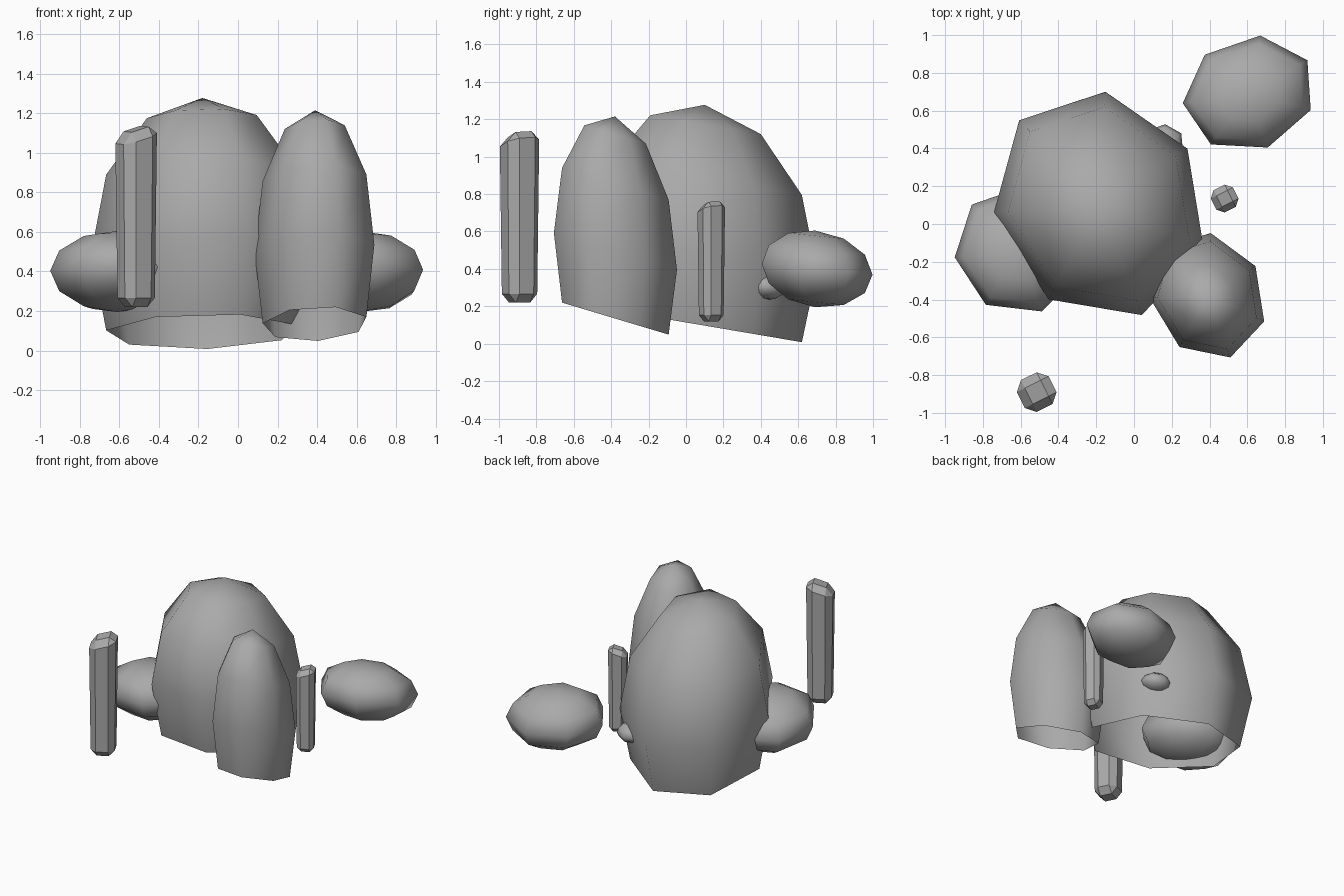
import bpy
import bmesh
from math import sin, cos, radians, tau
from mathutils import Matrix, Vector

cube = bpy.data.objects.get("Cube")
if cube:
    bpy.data.objects.remove(cube, do_unlink=True)

stone = bpy.data.materials.new("stone_grey")
stone.use_nodes = True
GREY = (0.4, 0.4, 0.4, 1)
stone.diffuse_color = GREY
stone.node_tree.nodes["Principled BSDF"].inputs["Base Color"].default_value = GREY


def finish(name, bm, smooth):
    bmesh.ops.recalc_face_normals(bm, faces=bm.faces)
    for face in bm.faces:
        face.smooth = smooth
    mesh = bpy.data.meshes.new(name)
    bm.to_mesh(mesh)
    bm.free()
    mesh.materials.append(stone)
    obj = bpy.data.objects.new(name, mesh)
    bpy.context.collection.objects.link(obj)


def boulder(name, centre, u, v, height, slope, lowest=-90):
    """Seven-sided stone: plan axes u and v, rings sloping down to the back."""
    bm = bmesh.new()
    ring = [bm.verts.new((cos(radians(a)), 0, sin(radians(a))))
            for a in range(lowest, 91, 30)]
    edges = [bm.edges.new(pair) for pair in zip(ring, ring[1:])]
    bmesh.ops.spin(bm, geom=ring + edges, axis=(0, 0, 1), cent=(0, 0, 0),
                   angle=tau, steps=7, use_merge=True)
    bmesh.ops.remove_doubles(bm, verts=bm.verts, dist=0.001)
    shape = Matrix(((u[0], v[0], 0), (u[1], v[1], 0),
                    (-slope * u[1], -slope * v[1], height)))
    for vert in bm.verts:
        vert.co = shape @ vert.co + Vector(centre)
    finish(name, bm, True)


def pillar(name, x, y, base, size):
    """Chamfered square post, narrower below and with a sloping top."""
    bm = bmesh.new()
    bmesh.ops.create_cube(bm, size=1)
    for vert in bm.verts:
        vert.co *= 0.188
        vert.co.z = 0.45 if vert.co.z > 0 else -0.45
    bmesh.ops.bevel(bm, geom=bm.edges[:], offset=0.047, segments=1,
                    profile=0.5, affect='EDGES')
    turn = Matrix.Rotation(radians(26.5), 3, 'Z')
    for vert in bm.verts:
        p = turn @ vert.co
        if p.z > 0:
            p.z += 0.25 * p.x + 0.18 * p.y
        else:
            p.x *= 0.9
            p.y *= 0.9
        vert.co = p * size + Vector((x, y, base + 0.45 * size))
    finish(name, bm, False)


# Hollow domes, open underneath
boulder("large_dome", (-0.18, 0.10, 0.49), (0.463, 0.299), (-0.333, 0.529), 0.787, 0.17, -30)
boulder("small_dome", (0.39, -0.38, 0.495), (0.253, 0.157), (-0.181, 0.299), 0.72, 0.30, -30)

# Closed boulders
boulder("back_boulder", (0.61, 0.69, 0.40), (0.308, 0.177), (-0.171, 0.252), 0.205, 0.10)
boulder("side_boulder", (-0.61, -0.14, 0.40), (0.285, 0.18), (-0.19, 0.29), 0.205, 0.10)
boulder("pebble", (0.15, 0.42, 0.305), (0.1, 0.06), (-0.06, 0.09), 0.07, 0.10)

# Standing posts
pillar("tall_post", -0.515, -0.89, 0.22, 1.0)
pillar("short_post", 0.48, 0.135, 0.12, 0.7)
